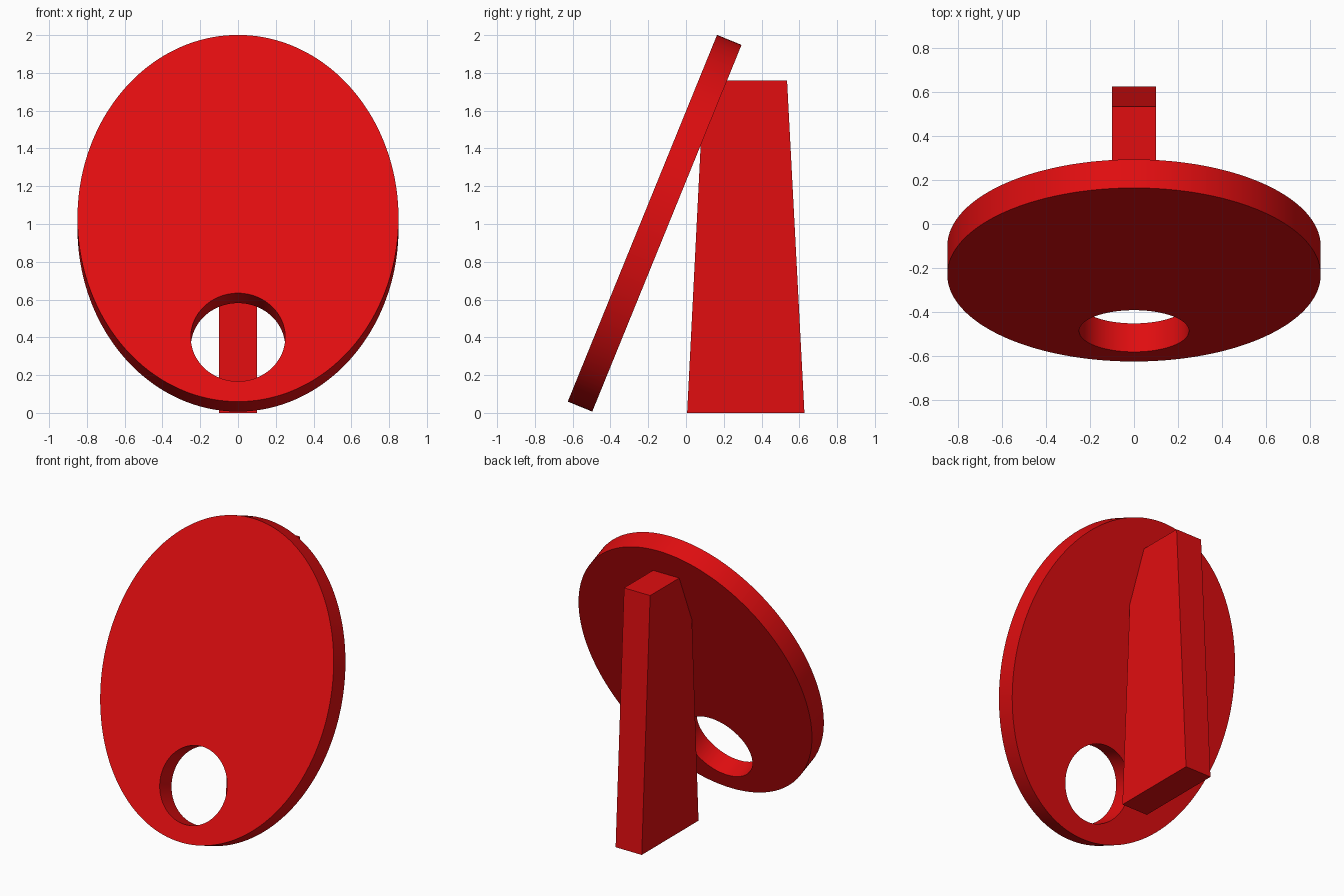
import bpy
import bmesh
from math import radians, cos, sin
from mathutils import Vector

if "Cube" in bpy.data.objects:
    bpy.data.objects.remove(bpy.data.objects["Cube"])

TILT = radians(67.85)
CENTRE = Vector((0, -0.166, 1.004))

red = bpy.data.materials.new("red")
red.diffuse_color = (0.75, 0.004, 0.005, 1)
red.use_nodes = True
red.node_tree.nodes["Principled BSDF"].inputs["Base Color"].default_value = red.diffuse_color


def tilted_cylinder(name, slide, rx, ry, depth, sides):
    """Elliptical cylinder lying in the leaning plane, slid along its slope."""
    loc = CENTRE + slide * Vector((0, cos(TILT), sin(TILT)))
    bpy.ops.mesh.primitive_cylinder_add(vertices=sides, radius=1, depth=depth,
                                        location=loc, rotation=(TILT, 0, 0))
    ob = bpy.context.object
    ob.name = name
    ob.scale = (rx, ry, 1)
    bpy.ops.object.transform_apply(location=False, rotation=False, scale=True)
    return ob


# Leaning oval plate with a round hole near its lower edge
hole = tilted_cylinder("hole_cutter", -0.68, 0.25, 0.252, 0.5, 96)
hole.hide_render = True
plate = tilted_cylinder("oval_plate", 0, 0.85, 1.048, 0.14, 160)
cut = plate.modifiers.new("hole", 'BOOLEAN')
cut.operation = 'DIFFERENCE'
cut.solver = 'EXACT'
cut.object = hole
bpy.ops.object.modifier_apply(modifier=cut.name)
bpy.data.objects.remove(hole)
bpy.ops.object.shade_smooth_by_angle(angle=radians(30))
plate.data.materials.append(red)

# Tapered support behind the plate, its top front corner sunk into the plate
bm = bmesh.new()
profile = [(0.006, 0), (0.627, 0), (0.535, 1.76), (0.095, 1.76)]
face = bm.faces.new([bm.verts.new((-0.1, y, z)) for y, z in profile])
side = bmesh.ops.extrude_face_region(bm, geom=[face])
bmesh.ops.translate(bm, vec=(0.2, 0, 0),
                    verts=[g for g in side["geom"] if isinstance(g, bmesh.types.BMVert)])
bmesh.ops.recalc_face_normals(bm, faces=bm.faces)
mesh = bpy.data.meshes.new("back_support")
bm.to_mesh(mesh)
bm.free()
support = bpy.data.objects.new("back_support", mesh)
bpy.context.collection.objects.link(support)
mesh.materials.append(red)
